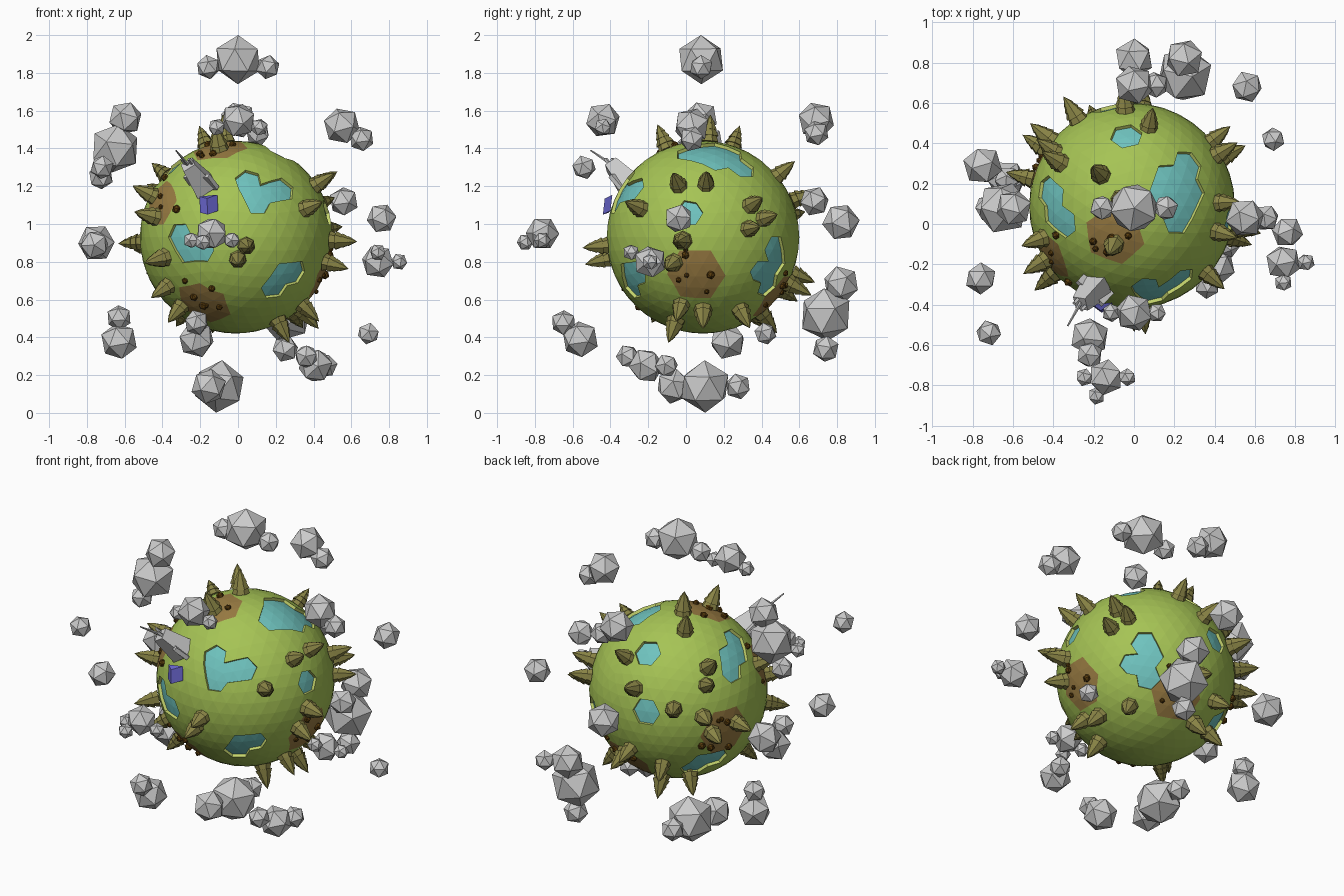
import bpy, bmesh, random
from math import sin, cos, radians
from mathutils import Vector, Matrix

if "Cube" in bpy.data.objects:
    bpy.data.objects.remove(bpy.data.objects["Cube"])

random.seed(4)
C = Vector((-0.01, 0.09, 0.93))
R = 0.51


def mat(name, rgb):
    m = bpy.data.materials.new(name)
    m.diffuse_color = (*rgb, 1)
    m.use_nodes = True
    m.node_tree.nodes["Principled BSDF"].inputs["Base Color"].default_value = m.diffuse_color
    return m


GRASS = mat("grass", (.38, .55, .09))
WATER = mat("water", (.16, .55, .52))
SOIL = mat("soil", (.32, .2, .055))
RIM = mat("shore", (.55, .65, .15))
LEAF = mat("leaf", (.25, .23, .06))
ROCK = mat("rock", (.1, .045, .004))
BLUE = mat("flag_blue", (.14, .13, .6))


def finish(bm, name, *mats):
    me = bpy.data.meshes.new(name)
    bmesh.ops.recalc_face_normals(bm, faces=bm.faces)
    bm.to_mesh(me)
    bm.free()
    for m in mats:
        me.materials.append(m)
    ob = bpy.data.objects.new(name, me)
    bpy.context.collection.objects.link(ob)
    return ob


def frame(pos, axis):
    return Matrix.Translation(pos) @ Vector(axis).to_track_quat('Z', 'Y').to_matrix().to_4x4()


def globe(lon, lat):
    """Unit direction from longitude (0 = +x, -90 = front) and latitude."""
    a, b = radians(lon), radians(lat)
    return Vector((cos(a)*cos(b), sin(a)*cos(b), sin(b)))


# lakes are chains of six-sided pools, with one pool halfway along each link
lake_chains = [
    [(-86, 35), (-72, 28), (-58, 27)], [(-72, 28), (-77, 17)],
    [(-65, -33), (-48, -18)],
    [(-126, 0), (-110, -10)],
    [(38, 48), (12, 55), (-17, 64), (30, 70), (38, 48)],
    [(95, 43)], [(-8, 15)], [(108, 9)],
    [(167, 28), (180, 37), (194, 45)],
    [(50, -8), (54, -29)], [(54, -29), (40, -18)],
    [(152, -30), (135, -38)],
]
pools = []
for chain in lake_chains:
    pts = [globe(*p) for p in chain]
    pools += pts + [(p + q).normalized() for p, q in zip(pts, pts[1:])]
soils = [globe(*p) for p in [(-126, 70), (-150, 22), (-118, -42), (-3, -21), (73, -38), (158, -3)]]

# planet with sunken lakes and soil patches
bm = bmesh.new()
bmesh.ops.create_icosphere(bm, subdivisions=4, radius=R)


def fan(d):
    """The six triangles round the mesh point nearest to a direction."""
    return set(min(bm.verts, key=lambda v: (v.co - d*R).length).link_faces)


wet = list(set().union(*[fan(p) for p in pools]))
for s in soils:
    hub = fan(s)
    near = {f for g in hub for v in g.verts for f in v.link_faces}
    if s.z < .9:
        near = {f for f in near if len(set(f.edges) & {e for g in near - {f} for e in g.edges}) > 0}
    for f in near:
        f.material_index = 2
dry = set(bm.faces) - set(wet)
ext = bmesh.ops.extrude_face_region(bm, geom=wet)['geom']
beds = {g for g in ext if isinstance(g, bmesh.types.BMFace)}
for f in set(bm.faces) - dry:
    f.material_index = 1 if f in beds else 3
for v in ext:
    if isinstance(v, bmesh.types.BMVert):
        v.co *= .965
left = [f for f in wet if f.is_valid and f not in beds]
if left:
    bmesh.ops.delete(bm, geom=left, context='FACES')
bmesh.ops.translate(bm, verts=bm.verts, vec=C)
finish(bm, "planet", GRASS, WATER, SOIL, RIM)

# conifer trees made of a trunk and stacked tiers, pointing outward
trees = [(-17, 32), (2, 33), (31, 19), (28, 5), (39, 11), (-42, 17), (-12, -2), (0, -48),
         (-33, -59), (-18, -44), (35, -48), (-84, -5), (-89, -13), (-143, -45), (-144, -30),
         (-139, -12), (141, 6), (122, 12), (149, 37), (145, 26), (-160, 25), (-148, 12),
         (135, 65), (-115, 66), (150, 83), (78, 39), (94, 22), (147, -6), (165, -3),
         (113, -32), (136, -47), (90, -22), (83, -28), (108, -51), (-18, -15)]
bm = bmesh.new()
for t in trees:
    d = globe(*t)
    s = random.uniform(.92, 1.05)
    for h, r1, r2 in [(-.035, .018, .018), (.005, .05, .034), (.035, .049, .027),
                      (.068, .038, .016), (.1, .026, 0)]:
        bmesh.ops.create_cone(bm, cap_ends=True, segments=7, radius1=r1*s, radius2=r2*s, depth=.045*s,
                              matrix=frame(C + d*(R - .005 + (h + .0225)*s), d))
finish(bm, "trees", LEAF)

# small boulders around the soil patches
bm = bmesh.new()
for p in soils:
    for i in range(6):
        d = (p + Vector([random.uniform(-.24, .24) for _ in range(3)])).normalized()
        bmesh.ops.create_icosphere(bm, subdivisions=1, radius=random.uniform(.014, .025),
                                   matrix=frame(C + d*(R + .002), d))
finish(bm, "boulders", ROCK)

# clouds: a main faceted ball plus smaller puffs on the named sides
SIDE = {"L": Vector((-1, 0, 0)), "R": Vector((1, 0, 0)), "F": Vector((0, -1, 0)),
        "B": Vector((0, 1, 0)), "U": Vector((0, 0, 1)), "D": Vector((0, 0, -1))}
clouds = [
    ((0, .08, 1.87), .13, "LLLLD RRRRD"), ((0, -.44, 1.55), .095, "LLLD RRRD"),
    ((-.65, .08, 1.4), .135, "UUUR LDD"), ((.55, .03, 1.52), .1, "RRRDD"),
    ((-.75, .29, .9), .1, ""), ((-.76, -.27, .89), .08, ""),
    ((-.72, -.54, 1.3), .065, ""), ((-.22, -.56, .39), .1, "FU"),
    ((-.63, .22, .38), .1, "U"), ((.69, .42, .42), .06, ""),
    ((.56, .68, 1.12), .08, ""), ((.76, -.04, 1.03), .08, ""),
    ((.74, -.19, .8), .09, "FFU R"), ((.41, -.21, .25), .095, "LFFU BBR"),
    ((.25, .74, .52), .145, "BUU D"), ((0, .82, 1.01), .1, ""),
    ((0, .69, 1.55), .1, "RRRDD"), ((-.1, .1, .14), .14, "LFFF B"),
    ((-.14, -.76, .95), .09, "LLLD RRRD FFLD"),
]
for n, (pos, r, puffs) in enumerate(clouds):
    bm = bmesh.new()
    p = Vector(pos)
    balls = [(p, r)]
    for word in puffs.split():
        off = sum((SIDE[c] for c in word), Vector()).normalized()
        # puffs pointing forward or vertically are the fuller ones
        balls.append((p + off*r*1.25, r*(.68 if set(word) & set("FRU") and r > .09 and n > 1 else .5)))
    for q, rad in balls:
        bmesh.ops.create_icosphere(bm, subdivisions=1, radius=rad, matrix=frame(q, q - C))
    finish(bm, f"cloud_{n + 1}")

# landed craft: tapered hull, side fins, twin prongs, long antenna
a, b, tip = Vector((-.17, -.29, 1.19)), Vector((-.27, -.4, 1.32)), Vector((-.32, -.49, 1.38))
M = frame((a + b)/2, b - a)
bm = bmesh.new()
bmesh.ops.create_cone(bm, cap_ends=True, segments=4, radius1=.085, radius2=.05, depth=.18, matrix=M)
for s in (-1, 1):
    for off, size in [((s*.065, 0, -.05), (.045, .025, .1, 1)), ((s*.025, .01, .1), (.015, .015, .05, 1))]:
        bmesh.ops.create_cube(bm, size=1, matrix=M @ Matrix.Translation(off) @ Matrix.Diagonal(size))
bmesh.ops.create_cone(bm, cap_ends=True, segments=5, radius1=.01, radius2=.004,
                      depth=(tip - b).length + .04, matrix=frame((tip + b)/2, tip - b))
finish(bm, "landed_craft")

# folded blue flag beside it
bm = bmesh.new()
fold = [(-.2, -.41, 1.06), (-.16, -.44, 1.05), (-.105, -.4, 1.07)]
low = [bm.verts.new(p) for p in fold]
high = [bm.verts.new((x - .005, y + .01, z + .085)) for x, y, z in fold]
for i in range(2):
    bm.faces.new((low[i], low[i+1], high[i+1], high[i]))
bm.faces.new(high)
bm.faces.new(low[::-1])
finish(bm, "blue_flag", BLUE)
